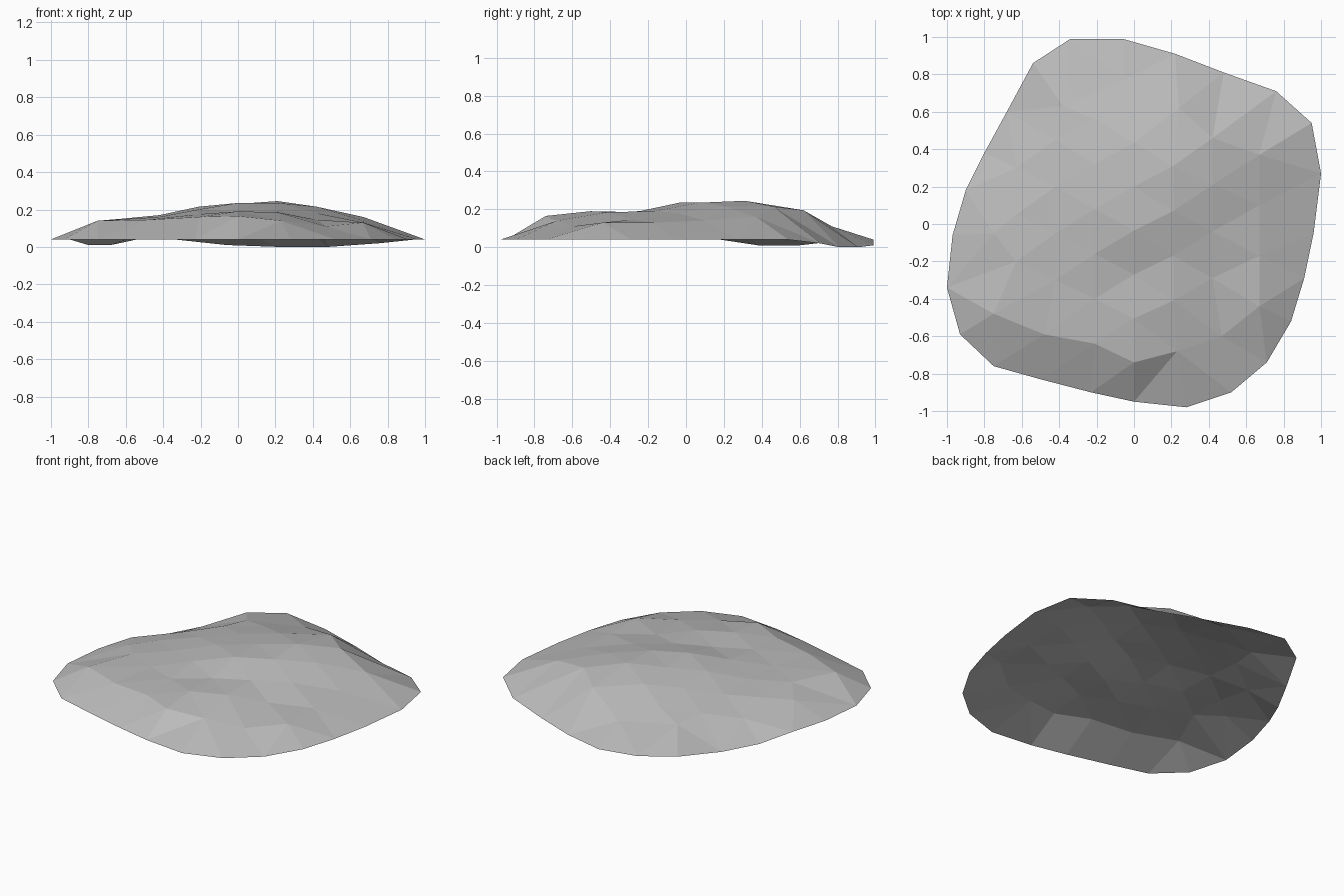
import bpy
import bmesh
from mathutils import Vector
from mathutils.geometry import delaunay_2d_cdt

# Remove the default object
default_cube = bpy.data.objects.get("Cube")
if default_cube:
    bpy.data.objects.remove(default_cube, do_unlink=True)


def make_material(name, level):
    """Plain grey material with matching viewport and render colour."""
    colour = (level, level, level, 1)
    material = bpy.data.materials.new(name)
    material.use_nodes = True
    material.diffuse_color = colour
    shader = material.node_tree.nodes["Principled BSDF"]
    shader.inputs["Base Color"].default_value = colour
    shader.inputs["Roughness"].default_value = 0.9
    return material


def column(x, start, step, heights):
    """A row of surface points at one x, evenly spaced towards the back."""
    return [Vector((x, start + step * i, height))
            for i, height in enumerate(heights)]


# Ground outline of the mound, clockwise from the back left
RIM_LEVEL = .04
back_rim = [(-.54, .86, .04), (-.34, .99, .04), (-.06, .99, .01),
            (.22, .91, 0), (.48, .81, 0), (.76, .71, .02)]
side_and_front_rim = [(.95, .54), (1, .27), (.96, -.05), (.91, -.29),
                      (.84, -.52), (.71, -.74), (.52, -.9), (.28, -.98),
                      (0, -.95), (-.23, -.9), (-.5, -.83), (-.75, -.76),
                      (-.93, -.59), (-1, -.34), (-.97, -.06), (-.9, .18)]
left_dip = [(-.8, .38, .01), (-.68, .6, .01)]

rim = [Vector(p) for p in back_rim]
rim += [Vector((x, y, RIM_LEVEL)) for x, y in side_and_front_rim]
rim += [Vector(p) for p in left_dip]

# Staggered columns of the raised surface, with a diagonal step across it
surface = []
surface += column(-.75, -.48, .43, [.14, .12])
surface += column(-.63, -.2, .25, [.15, .14, .1])
surface += column(-.48, -.59, .1, [.145])
surface += column(-.42, -.3, .25, [.16, .17, .165, .14])
surface += column(-.38, .63, .1, [.12])
surface += column(-.21, -.64, .24, [.16, .175, .2, .215, .195, .155])
surface += column(0, -.74, .235, [.165, .19, .185, .235, .23, .21])
surface += column(-.05, .77, .1, [.11])
surface += column(.23, -.68, .1, [.14])
surface += column(.21, -.41, .24, [.185, .19, .235, .245])
surface += column(.24, .62, .1, [.195])
surface += column(.47, -.6, .1, [.11])
surface += column(.42, -.29, .25, [.145, .18, .215, .215])
surface += column(.67, -.44, .27, [.13, .13, .14, .16])

# Triangulate in plan inside the outline, then restore the heights
points = rim + surface
outline = list(range(len(rim)))
plan = [point.to_2d() for point in points]
flat, _, triangles, sources, _, _ = delaunay_2d_cdt(plan, [], [outline], 1, 1e-5)

# Thin open faceted shell
bm = bmesh.new()
verts = [bm.verts.new((p.x, p.y, points[source[0]].z))
         for p, source in zip(flat, sources)]
for triangle in triangles:
    bm.faces.new([verts[i] for i in triangle])
for face in bm.faces:
    face.normal_update()
    face.smooth = False
    if face.normal.z < 0:
        face.normal_flip()

mesh = bpy.data.meshes.new("rock_mound")
bm.to_mesh(mesh)
bm.free()
mesh.materials.append(make_material("stone grey", .5))
mound = bpy.data.objects.new("rock_mound", mesh)
bpy.context.collection.objects.link(mound)
